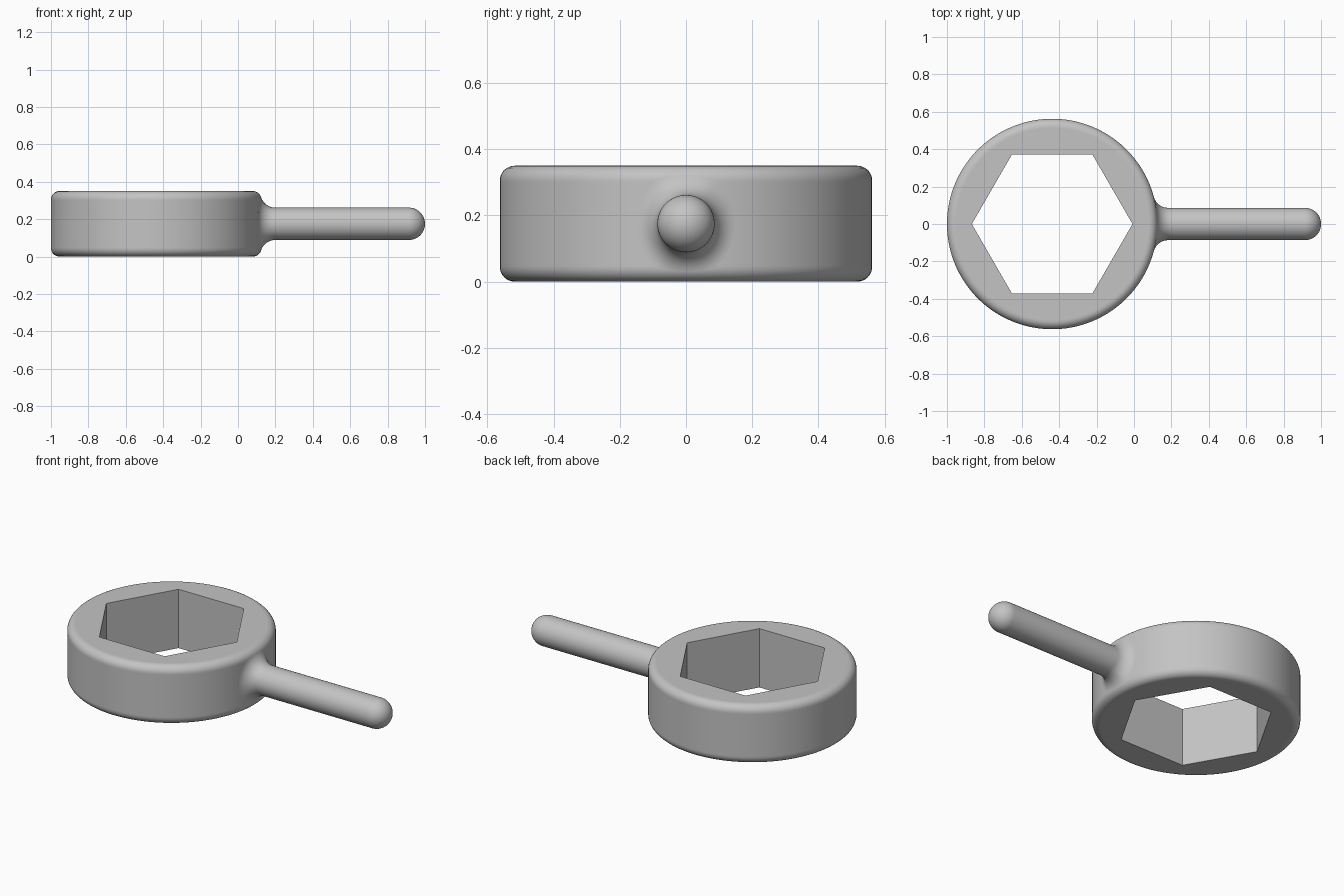
import bpy, bmesh
from math import sin, cos, pi, radians
from mathutils import Vector

cube = bpy.data.objects.get("Cube")
if cube:
    bpy.data.objects.remove(cube, do_unlink=True)

RING_X, RING_R, HEIGHT = -0.4375, 0.5625, 0.35
EDGE = 0.045                 # rounding of the ring's rims
APOTHEM = 0.372              # half the hexagon's width across flats
GRIP_R, FILLET = 0.0865, 0.08
HALF = HEIGHT / 2
CENTRE = Vector((RING_X, 0, HALF))
CORE_R, CORE_Z = RING_R - EDGE, HALF - EDGE

steel = bpy.data.materials.new("grey steel")
steel.use_nodes = True
colour = (0.55, 0.55, 0.55, 1)
steel.diffuse_color = colour
steel.node_tree.nodes["Principled BSDF"].inputs["Base Color"].default_value = colour


def loft(name, loops, closed):
    """Skin equal-length loops; either join last to first or cap both ends."""
    bm = bmesh.new()
    rows = [[bm.verts.new(CENTRE + p) for p in loop] for loop in loops]
    n = len(rows[0])
    pairs = list(zip(rows, rows[1:]))
    if closed:
        pairs.append((rows[-1], rows[0]))
    else:
        bm.faces.new(rows[0])
        bm.faces.new(rows[-1])
    for a, b in pairs:
        for i in range(n):
            j = (i + 1) % n
            bm.faces.new((a[i], a[j], b[j], b[i]))
    bmesh.ops.recalc_face_normals(bm, faces=bm.faces)
    mesh = bpy.data.meshes.new(name)
    bm.to_mesh(mesh)
    bm.free()
    mesh.materials.append(steel)
    obj = bpy.data.objects.new(name, mesh)
    bpy.context.collection.objects.link(obj)
    bpy.ops.object.select_all(action='DESELECT')
    obj.select_set(True)
    bpy.context.view_layer.objects.active = obj
    bpy.ops.object.shade_smooth_by_angle(angle=radians(30))


# Ring: rounded outside, hexagonal hole through the middle
SEG, STEPS = 144, 8
angles = [2 * pi * i / SEG for i in range(SEG)]


def circle(r, z):
    return [Vector((r * cos(a), r * sin(a), z)) for a in angles]


def hexagon(z):
    return [Vector((cos(a), sin(a), 0)) * (APOTHEM / cos(a % (pi / 3) - pi / 6))
            + Vector((0, 0, z)) for a in angles]


rim = [(CORE_R + EDGE * sin(t), CORE_Z + EDGE * cos(t))
       for t in (pi / 2 * k / STEPS for k in range(STEPS + 1))]
rim = [(CORE_R - 0.006, HALF)] + rim + [(RING_R, CORE_Z - 0.006)]
outline = rim + [(r, -z) for r, z in reversed(rim)]
loft("hex_ring", [hexagon(HALF)] + [circle(r, z) for r, z in outline]
     + [hexagon(-HALF)], True)

# Handle: a fillet rolled between ring and rod, then a round-ended rod
SIDES, ARC = 64, 12
spokes = [Vector((0, cos(2 * pi * i / SIDES), sin(2 * pi * i / SIDES)))
          for i in range(SIDES)]


def fillet_point(spoke, t):
    ball = spoke * (GRIP_R + FILLET)
    over = max(0, abs(ball.z) - CORE_Z)
    reach = CORE_R + ((EDGE + FILLET) ** 2 - over ** 2) ** 0.5
    ball.x = (reach ** 2 - ball.y ** 2) ** 0.5
    core = Vector((ball.x, ball.y, 0)).normalized() * CORE_R
    core.z = max(-CORE_Z, min(CORE_Z, ball.z))
    to_ring = (core - ball).normalized()
    return ball + to_ring.slerp(-spoke, t) * FILLET


def rod_loop(x, r):
    return [Vector((x - RING_X, 0, 0)) + s * r for s in spokes]


loops = [rod_loop(0.06, GRIP_R)]
loops += [[fillet_point(s, k / ARC) for s in spokes] for k in range(ARC + 1)]
loops.append(rod_loop(0.22, GRIP_R))
TIP = 1 - GRIP_R
loops.append(rod_loop(TIP - 0.01, GRIP_R))
for k in range(17):
    t = pi / 2 * k / 17
    loops.append(rod_loop(TIP + GRIP_R * sin(t), GRIP_R * cos(t)))
loops.append(rod_loop(1, 0.002))
loft("handle", loops, False)
